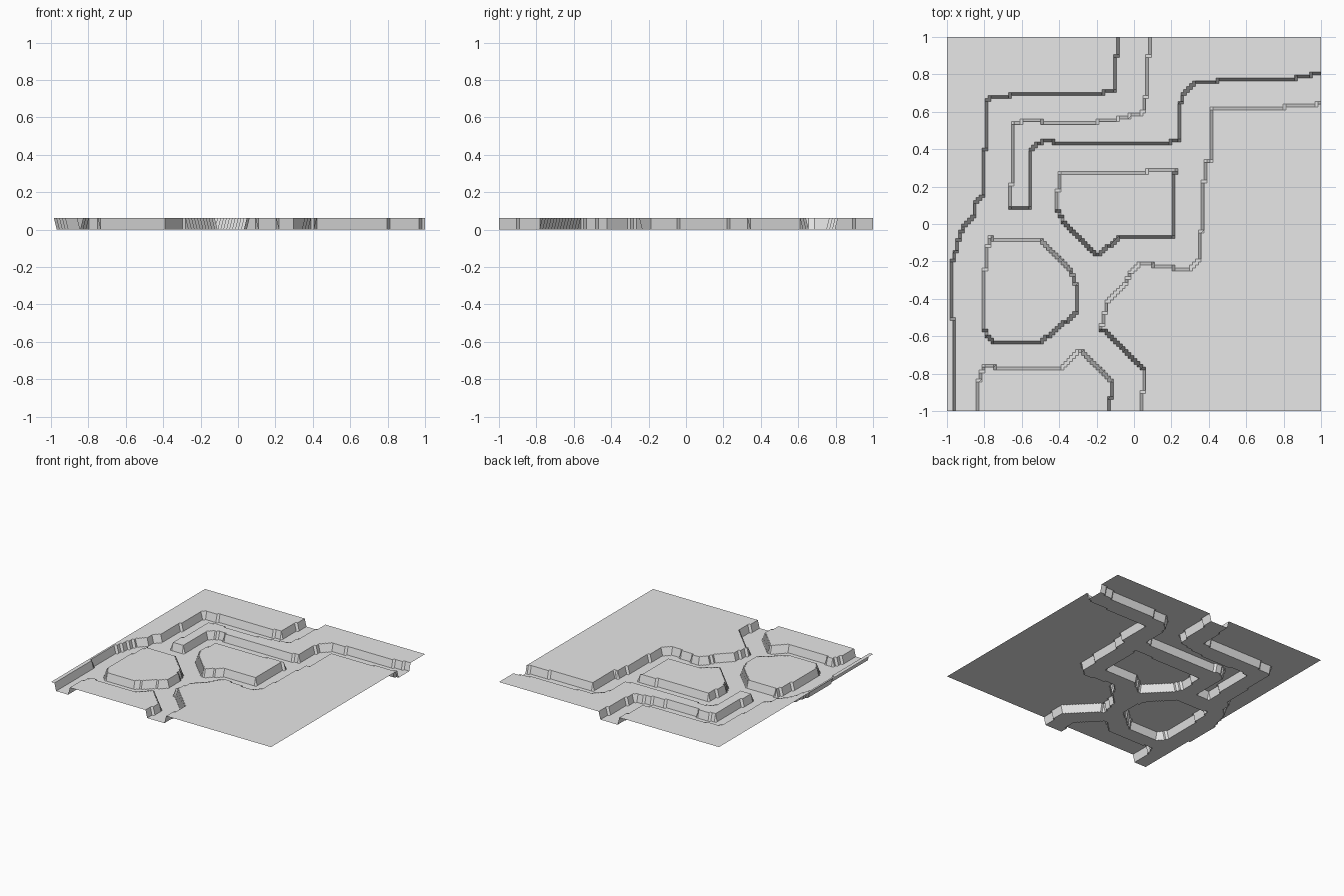
import bpy
import bmesh

CELLS = 128          # grid cells along each side of the terrain
HEIGHT = 0.0625      # plateau height above the channel floor

default_cube = bpy.data.objects.get("Cube")
if default_cube:
    bpy.data.objects.remove(default_cube, do_unlink=True)

# Plateau outlines, in grid cells from the front left corner
# (each outline runs through the middle of the sloping cells)
west_plateau = [
    (2, -9), (2, 31), (1, 31), (1, 51), (2, 51), (3, 57), (6, 64), (9, 66),
    (9, 70), (12, 73), (12, 89), (13, 89), (13, 106), (15, 107), (21, 107),
    (21, 108), (53, 108), (53, 109), (57, 109), (57, 121), (58, 121),
    (58, 137), (-9, 137), (-9, -9)]

north_plateau = [
    (69, 137), (69, 121), (68, 121), (68, 107), (67, 107), (67, 102),
    (65, 101), (62, 101), (62, 100), (58, 100), (58, 99), (51, 99), (51, 98),
    (32, 98), (32, 99), (25, 99), (25, 98), (22, 98), (22, 77), (21, 77),
    (21, 69), (28, 69), (28, 88), (29, 90), (33, 92), (36, 92), (36, 91),
    (76, 91), (76, 92), (79, 92), (79, 103), (80, 107), (84, 112), (92, 112),
    (92, 113), (119, 113), (119, 114), (124, 114), (124, 115), (137, 115),
    (137, 137)]

east_plateau = [
    (66, -9), (66, 6), (67, 6), (67, 13), (65, 16), (53, 27), (52, 28),
    (53, 30), (54, 36), (61, 44), (64, 49), (67, 50), (70, 50), (70, 49),
    (77, 49), (77, 48), (83, 48), (86, 51), (86, 61), (87, 61), (87, 78),
    (88, 78), (88, 85), (90, 85), (90, 103), (115, 103), (115, 104),
    (126, 104), (126, 105), (137, 105), (137, -9)]

south_plateau = [
    (10, -9), (10, 10), (11, 10), (12, 15), (16, 15), (16, 14), (38, 14),
    (45, 20), (47, 19), (56, 10), (56, 4), (55, 4), (55, -9)]

centre_island = [
    (38, 81), (68, 81), (68, 82), (78, 82), (78, 81), (77, 81), (77, 59),
    (58, 59), (56, 56), (53, 55), (51, 52), (49, 55), (42, 62), (39, 65),
    (37, 69), (37, 74), (38, 75)]

west_island = [
    (14, 59), (15, 59), (15, 58), (32, 58), (35, 55), (41, 49), (43, 45),
    (44, 41), (44, 33), (40, 30), (34, 25), (32, 23), (15, 23), (12, 28),
    (12, 48), (13, 48), (13, 56), (14, 56)]

plateaus = [west_plateau, north_plateau, east_plateau,
            south_plateau, centre_island, west_island]


def is_inside(column, row, outline):
    """Even-odd test of a grid point against an outline of cell centres."""
    px, py = column - 0.5, row - 0.5
    inside = False
    previous = outline[-1]
    for current in outline:
        (ax, ay), (bx, by) = previous, current
        if (ay > py) != (by > py):
            crossing = ax + (py - ay) * (bx - ax) / (by - ay)
            if px < crossing:
                inside = not inside
        previous = current
    return inside


def flat_material(name, colour):
    material = bpy.data.materials.new(name)
    material.use_nodes = True
    material.diffuse_color = colour
    shader = next(node for node in material.node_tree.nodes
                  if node.type == 'BSDF_PRINCIPLED')
    shader.inputs["Base Color"].default_value = colour
    return material


# Terrain sheet: an open grid whose points rise wherever a plateau lies
terrain_mesh = bpy.data.meshes.new("channelled_terrain")
bm = bmesh.new()
bmesh.ops.create_grid(bm, x_segments=CELLS, y_segments=CELLS, size=1)
for vert in bm.verts:
    column = round((vert.co.x + 1) * CELLS / 2)
    row = round((vert.co.y + 1) * CELLS / 2)
    raised = any(is_inside(column, row, outline) for outline in plateaus)
    vert.co.z = HEIGHT if raised else 0
bm.to_mesh(terrain_mesh)
bm.free()

terrain = bpy.data.objects.new("channelled_terrain", terrain_mesh)
bpy.context.collection.objects.link(terrain)
terrain_mesh.materials.append(flat_material("light_grey", (0.8, 0.8, 0.8, 1)))
